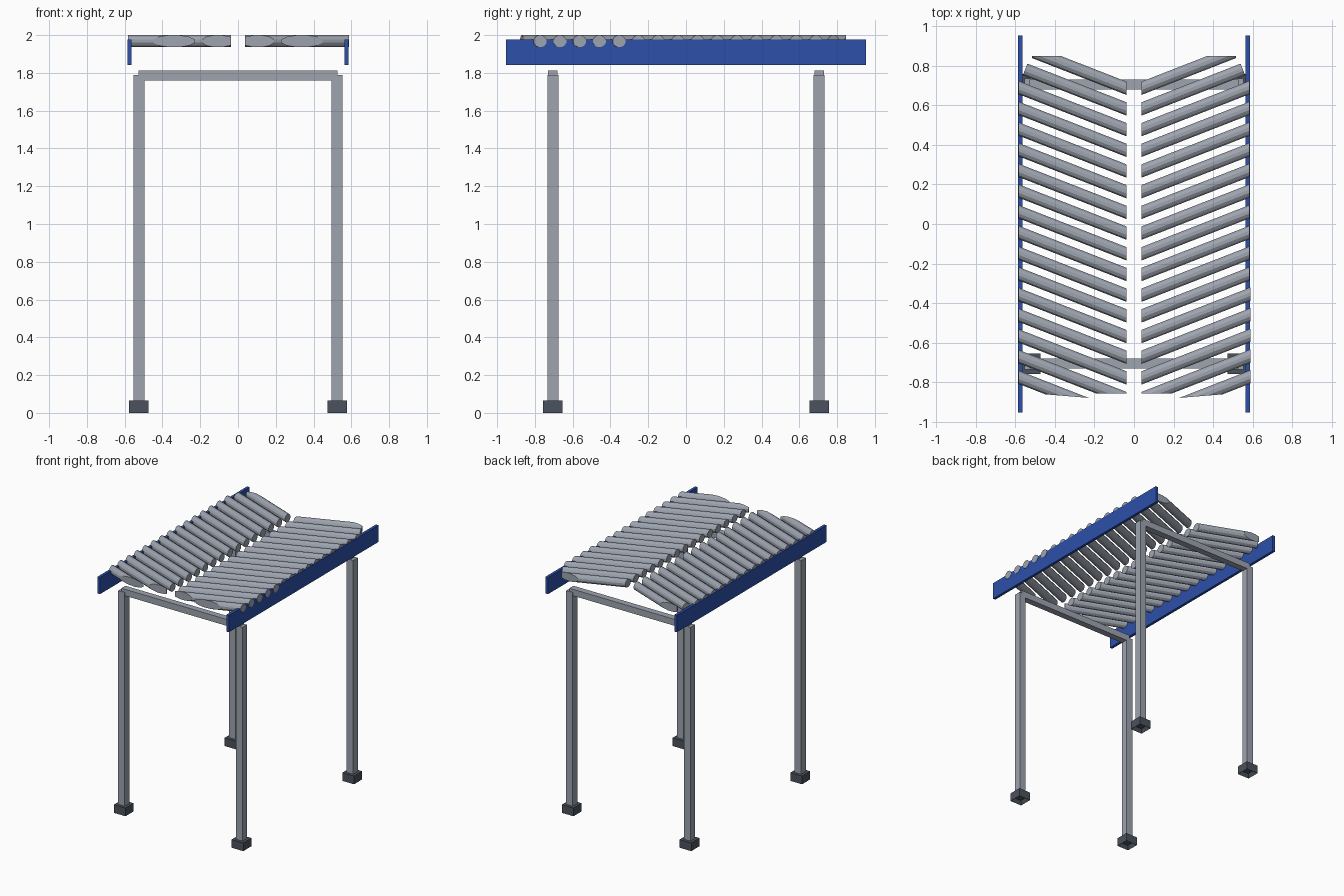
import bpy, bmesh, math
from mathutils import Matrix, Vector

cube = bpy.data.objects.get("Cube")
if cube:
    bpy.data.objects.remove(cube, do_unlink=True)


def material(name, rgb):
    m = bpy.data.materials.new(name)
    m.use_nodes = True
    m.diffuse_color = (*rgb, 1)
    m.node_tree.nodes["Principled BSDF"].inputs["Base Color"].default_value = (*rgb, 1)
    return m


steel = material("steel grey", (0.34, 0.37, 0.43))
blue = material("rail blue", (0.025, 0.08, 0.40))
dark = material("foot dark grey", (0.07, 0.085, 0.11))


def finish(name, bm, mat):
    bmesh.ops.recalc_face_normals(bm, faces=bm.faces)
    mesh = bpy.data.meshes.new(name)
    bm.to_mesh(mesh)
    bm.free()
    mesh.materials.append(mat)
    ob = bpy.data.objects.new(name, mesh)
    bpy.context.collection.objects.link(ob)
    return ob


def box(name, center, size, mat, hollow=0):
    bm = bmesh.new()
    bmesh.ops.create_cube(bm, size=1, matrix=Matrix.Translation(center) @ Matrix.Diagonal((*size, 1)))
    if hollow:
        # recess pressed into the underside
        under = min(bm.faces, key=lambda f: f.calc_center_median().z)
        bmesh.ops.inset_region(bm, faces=[under], thickness=0.02)
        bmesh.ops.translate(bm, verts=under.verts, vec=(0, 0, hollow))
    return finish(name, bm, mat)


# Frame: side rails, cross beams, legs and feet
LEG_X, LEG_Y = 0.525, 0.705
for side, sx in (("left", 1), ("right", -1)):
    box(f"{side}_rail", (sx * 0.574, 0, 1.908), (0.022, 1.905, 0.135), blue)
    for end, sy in (("front", -1), ("back", 1)):
        box(f"{end}_{side}_leg", (sx * LEG_X, sy * LEG_Y, 0.92), (0.058, 0.058, 1.736), steel)
        box(f"{end}_{side}_foot", (sx * LEG_X, sy * LEG_Y, 0.033), (0.104, 0.104, 0.066), dark, 0.03)
for end, sy in (("front", -1), ("back", 1)):
    box(f"{end}_beam", (0, sy * LEG_Y, 1.787), (1.055, 0.052, 0.052), steel)


def cut(bm, point, normal):
    """Remove everything beyond a plane and cap the opening."""
    out = bmesh.ops.bisect_plane(bm, geom=bm.verts[:] + bm.edges[:] + bm.faces[:],
                                 plane_co=point, plane_no=normal, clear_outer=True)
    edges = [e for e in out["geom_cut"] if isinstance(e, bmesh.types.BMEdge)]
    if edges:
        bmesh.ops.holes_fill(bm, edges=edges, sides=0)


# Slanted rollers in two mirrored rows, trimmed to the frame
COUNT, PITCH, FIRST_Y, RADIUS = 17, 0.1045, -0.775, 0.0325
SLANT = math.atan(0.39)
AXIS = Vector((math.cos(SLANT), math.sin(SLANT), 0))
for side, sx in (("left", 1), ("right", -1)):
    row = bmesh.new()
    for i in range(COUNT):
        bm = bmesh.new()
        place = (Matrix.Translation((0.58, FIRST_Y + i * PITCH, 1.968))
                 @ Matrix.Rotation(SLANT, 4, "Z") @ Matrix.Rotation(math.pi / 2, 4, "Y")
                 @ Matrix.Rotation(math.pi / 12, 4, "Z"))
        bmesh.ops.create_cone(bm, cap_ends=True, segments=12, radius1=RADIUS,
                              radius2=RADIUS, depth=1.6, matrix=place)
        outer = 0.588 if sx > 0 and i < 5 else 0.583
        cut(bm, (outer, 0, 0), (1, 0, 0))
        cut(bm, (0.037, 0, 0), (-1, 0, 0))
        if i == 0:
            cut(bm, (0.355, -0.868, 0), (0.083, -1, 0))
        elif i == 1:
            cut(bm, (0, -0.856, 0), (0, -1, 0))
        elif i == COUNT - 2:
            cut(bm, (0.55, 0.78, 0), AXIS)
        elif i == COUNT - 1:
            cut(bm, (0, 0.848, 0), (0, 1, 0))
            cut(bm, (0.515, 0, 0), (1, 0, 0))
        if sx < 0:
            bmesh.ops.scale(bm, verts=bm.verts, vec=(-1, 1, 1))
        part = bpy.data.meshes.new("roller_part")
        bm.to_mesh(part)
        bm.free()
        row.from_mesh(part)
        bpy.data.meshes.remove(part)
    finish(f"{side}_rollers", row, steel)
